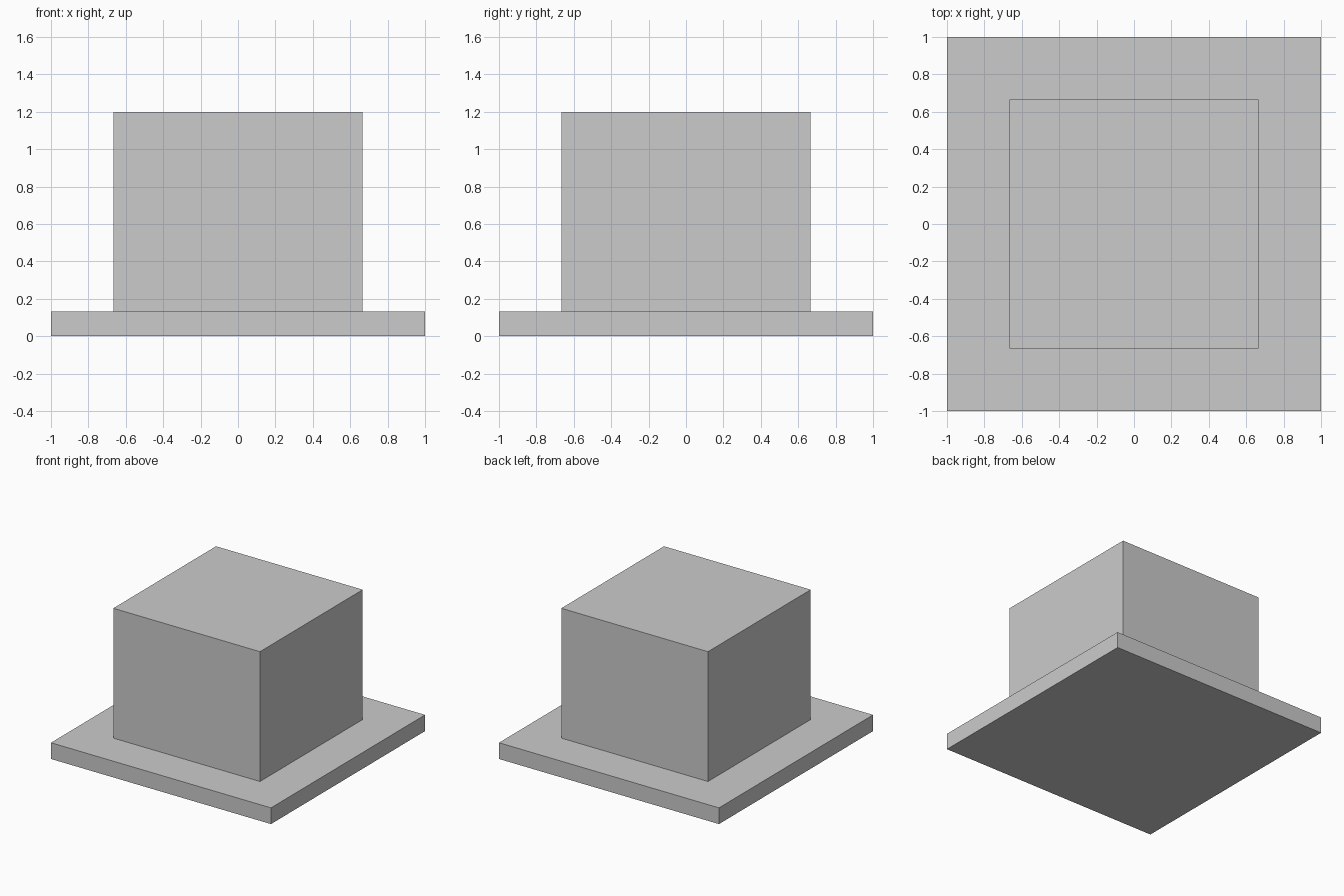
import bpy

if "Cube" in bpy.data.objects:
    bpy.data.objects.remove(bpy.data.objects["Cube"])


def box(name, width, z_bottom, z_top):
    """Square box centred on the z axis."""
    height = z_top - z_bottom
    bpy.ops.mesh.primitive_cube_add(size=1, location=(0, 0, z_bottom + height / 2))
    obj = bpy.context.object
    obj.name = name
    obj.scale = (width, width, height)
    bpy.ops.object.transform_apply(location=False, rotation=False, scale=True)
    return obj


BASE_TOP = 0.1333

# Wide flat slab at the bottom
box("base_plate", 2.0, 0.0, BASE_TOP)

# Block standing on the slab
box("upper_block", 1.3333, BASE_TOP, 1.2)
